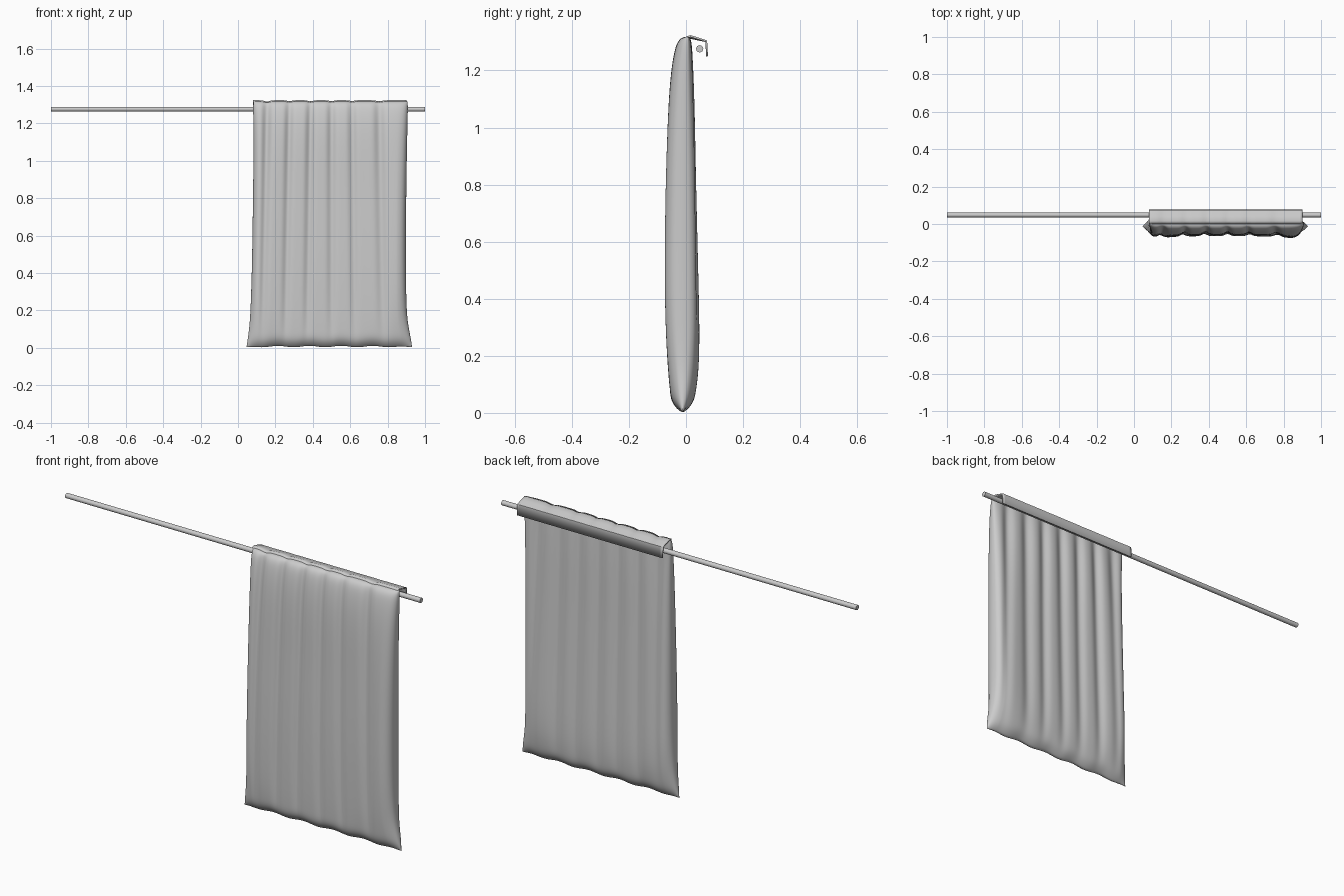
import bpy, bmesh, math

# Creases: x position, strength, drift toward the hem, width
CREASES_FRONT = [(0.155, 1.1, -0.02, 0.022), (0.275, 0.9, -0.018, 0.018), (0.388, 1.0, -0.015, 0.018),
                 (0.5, 0.9, 0.0, 0.018), (0.61, 0.8, 0.01, 0.018), (0.755, 0.9, 0.015, 0.024)]
CREASES_BACK = [(0.15, 0.9, -0.01, 0.03), (0.26, 1.0, -0.01, 0.026), (0.37, 1.0, 0.0, 0.026),
                (0.48, 1.0, 0.0, 0.026), (0.59, 1.0, 0.01, 0.026), (0.70, 1.0, 0.01, 0.03),
                (0.82, 1.0, 0.03, 0.03)]

# Body rows: z, front y, back y, seam y, left x, right x, squareness, fold depth
ROWS = [
    (0.001, -0.012, -0.012, -0.012, 0.043, 0.932, 3.0, 0.0),
    (0.007, -0.028, 0.004, -0.012, 0.045, 0.931, 3.5, 0.001),
    (0.038, -0.064, 0.040, -0.012, 0.050, 0.927, 4, 0.003),
    (0.090, -0.068, 0.048, -0.012, 0.057, 0.917, 6, 0.006),
    (0.160, -0.072, 0.054, -0.012, 0.064, 0.905, 9, 0.009),
    (0.280, -0.076, 0.055, -0.012, 0.069, 0.900, 14, 0.012),
    (0.450, -0.079, 0.051, -0.012, 0.074, 0.899, 16, 0.014),
    (0.650, -0.078, 0.046, -0.011, 0.077, 0.899, 16, 0.015),
    (0.850, -0.074, 0.041, -0.010, 0.080, 0.901, 16, 0.016),
    (1.050, -0.066, 0.034, -0.007, 0.082, 0.904, 16, 0.019),
    (1.180, -0.056, 0.028, -0.003, 0.082, 0.907, 16, 0.020),
    (1.260, -0.043, 0.023, 0.001, 0.080, 0.909, 16, 0.017),
    (1.300, -0.031, 0.020, 0.004, 0.080, 0.909, 16, 0.013),
    (1.317, -0.014, 0.014, 0.006, 0.082, 0.907, 12, 0.004),
    (1.319, 0.006, 0.006, 0.006, 0.084, 0.904, 12, 0.0),
]


def fold(x, z, creases):
    return sum(a * math.exp(-((x - c - d * (1.3 - z)) / w) ** 2) for c, a, d, w in creases)


def finish(name, bm, angle=60):
    bmesh.ops.recalc_face_normals(bm, faces=bm.faces)
    mesh = bpy.data.meshes.new(name)
    bm.to_mesh(mesh)
    bm.free()
    ob = bpy.data.objects.new(name, mesh)
    bpy.context.collection.objects.link(ob)
    bpy.ops.object.select_all(action='DESELECT')
    bpy.context.view_layer.objects.active = ob
    ob.select_set(True)
    bpy.ops.object.shade_smooth_by_angle(angle=math.radians(angle))
    return ob


# Hanging cloth: closed rings, front sheet then back sheet
N = 96
bm = bmesh.new()
rings = []
for z, yf, yb, ys, xl, xr, power, depth in ROWS:
    ring = []
    for i in range(2 * N):
        front = i <= N
        t = -1 + 2 * (i / N if front else (2 * N - i) / N)
        s = 0.75 * t + 0.25 * math.sin(t * math.pi / 2)
        s = 0.5 * s + 0.5 * math.sin(s * math.pi / 2)
        x = (xl + xr) / 2 + s * (xr - xl) / 2
        k = math.sqrt(max(0, 1 - abs(s) ** power))
        # The sheet bulges at the two sides and is flatter in the middle
        flat = 0.2 * min(1, max(0, (1.25 - z) / 0.4)) * (1 - min(1, abs(s) / 0.88) ** 4)
        f = fold(x, z, CREASES_FRONT if front else CREASES_BACK) * depth * k
        y = ys + (yf - ys) * k * (1 - flat) + f if front else ys + (yb - ys) * k * (1 - flat) - f * 0.85
        dz = 0
        if z > 1.2:
            dz = -0.006 * fold(x, z, CREASES_FRONT) * (z - 1.2) / 0.12
        elif z < 0.1:
            dz = 0.004 * (1 + math.sin(x * 37)) * (1 - abs(s) ** 6)
        ring.append(bm.verts.new((x, y, z + dz)))
    rings.append(ring)
for a, b in zip(rings, rings[1:]):
    for i in range(2 * N):
        j = (i + 1) % (2 * N)
        bm.faces.new((a[i], a[j], b[j], b[i]))
bmesh.ops.remove_doubles(bm, verts=bm.verts, dist=0.0003)
cloth = finish("hanging_cloth", bm)
sub = cloth.modifiers.new("soften", 'SUBSURF')
sub.levels = sub.render_levels = 2

# Hooked strip that hangs over the rod
bm = bmesh.new()
PROFILE = [(0.000, 1.319, 1), (0.016, 1.324, 1), (0.042, 1.316, 0.6),
           (0.074, 1.305, 0.1), (0.077, 1.250, 0)]
M = 60
cols = []
for i in range(M + 1):
    x = 0.08 + 0.82 * i / M
    w = fold(x, 1.3, CREASES_FRONT)
    cols.append([bm.verts.new((x, y, z - 0.006 * w * k)) for y, z, k in PROFILE])
for a, b in zip(cols, cols[1:]):
    for i in range(len(PROFILE) - 1):
        bm.faces.new((a[i], b[i], b[i + 1], a[i + 1]))
strip = finish("hook_strip", bm, 40)
# Make the thickness grow inward, toward the rod
inward = -1 if strip.data.polygons[0].normal.z > 0 else 1
sol = strip.modifiers.new("thickness", 'SOLIDIFY')
sol.thickness = 0.007
sol.offset = inward

# Rod
bpy.ops.mesh.primitive_cylinder_add(vertices=24, radius=0.0125, depth=2.0,
                                    location=(0, 0.048, 1.276), rotation=(0, math.pi / 2, 0))
bpy.context.object.name = "rod"
bpy.ops.object.shade_smooth_by_angle(angle=math.radians(40))
